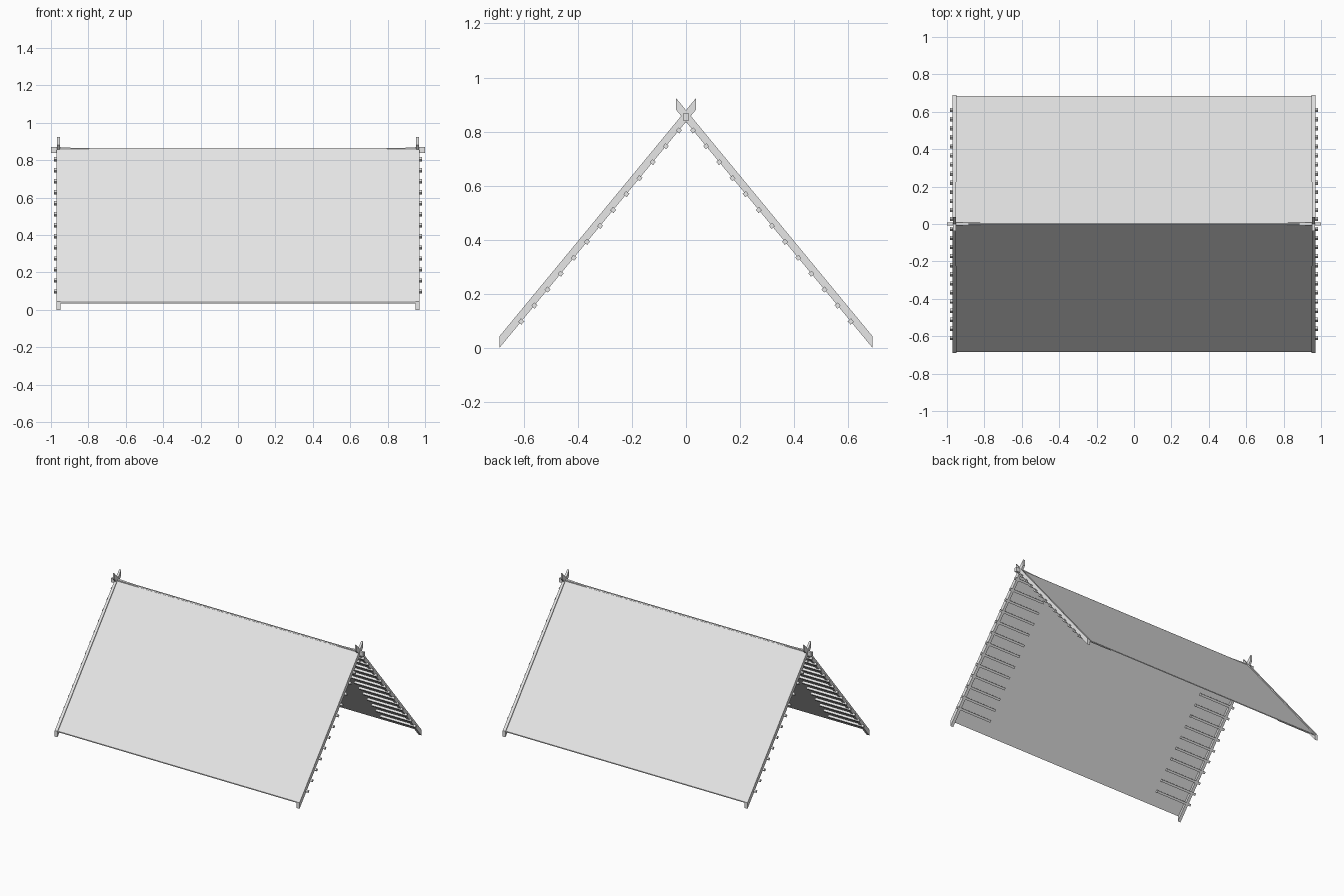
import bpy, bmesh, math
from mathutils import Matrix, Vector

if "Cube" in bpy.data.objects:
    bpy.data.objects.remove(bpy.data.objects["Cube"])

grey = bpy.data.materials.new("light_grey")
grey.use_nodes = True
grey.diffuse_color = (0.8, 0.8, 0.8, 1)
grey.node_tree.nodes["Principled BSDF"].inputs["Base Color"].default_value = (0.8, 0.8, 0.8, 1)

FOOT = 0.69             # half span of the frame
RISE = 0.88 / 0.726     # slope of the roof
ANGLE = math.atan(RISE)


def under(y):
    """Height of the rafter underside at distance y from the ridge."""
    return RISE * (FOOT - y)


def loft(name, rings):
    """Solid through a row of four-cornered sections."""
    bm = bmesh.new()
    loops = [[bm.verts.new(p) for p in ring] for ring in rings]
    for a, b in zip(loops, loops[1:]):
        for i in range(4):
            j = (i + 1) % 4
            bm.faces.new((a[i], a[j], b[j], b[i]))
    bm.faces.new(loops[0])
    bm.faces.new(loops[-1])
    bmesh.ops.recalc_face_normals(bm, faces=bm.faces)
    mesh = bpy.data.meshes.new(name)
    bm.to_mesh(mesh)
    bm.free()
    mesh.materials.append(grey)
    obj = bpy.data.objects.new(name, mesh)
    bpy.context.collection.objects.link(obj)
    return obj


def sloped_section(y, x0, x1, low, high, side):
    """Vertical section of a sloped part at distance y from the ridge."""
    z = under(y)
    return [(x0, side * y, z + low), (x1, side * y, z + low),
            (x1, side * y, z + high), (x0, side * y, z + high)]


def rung(name, x0, x1, y, z, side):
    """Square stick running along x, turned to lie flat on the slope."""
    turn = Matrix.Rotation(-side * ANGLE, 3, 'X')
    h = 0.008
    corners = [turn @ Vector((0, a, b)) for a, b in ((-h, -h), (h, -h), (h, h), (-h, h))]
    centre = Vector((0, side * y, z))
    loft(name, [[c + centre + Vector((x, 0, 0)) for c in corners] for x in (x0, x1)])


for side, face in ((-1, "front"), (1, "back")):
    # Roof sheet between the rafters
    loft(face + "_roof_sheet",
         [sloped_section(y, -0.955, 0.955, 0.027, 0.034, side) for y in (0.684, 0.004)])

    for end, hand in ((1, "left"), (-1, "right")):
        # Rafter crossing the ridge and ending in a horn
        rings = []
        for y, w in ((FOOT, 0.011), (0.0, 0.009), (-0.037, 0.007)):
            rings.append(sloped_section(y, end * 0.96 - w, end * 0.96 + w, 0, 0.043, side))
        loft(f"{face}_{hand}_rafter", rings)

        # Row of short sticks under the rafter
        for i in range(13):
            z = 0.098 + i * 0.0589
            rung(f"{face}_{hand}_stick_{i + 1}", end * 0.705, end * 0.985,
                 FOOT - z / RISE, z, side)

# Ridge pole, slightly raised at both ends
ridge = []
for x, low, high in ((-1, 0.839, 0.869), (-0.95, 0.839, 0.869), (-0.78, 0.834, 0.86),
                     (0.78, 0.834, 0.86), (0.95, 0.839, 0.869), (1, 0.839, 0.869)):
    ridge.append([(x, -0.009, low), (x, 0.009, low), (x, 0.009, high), (x, -0.009, high)])
loft("ridge_pole", ridge)
